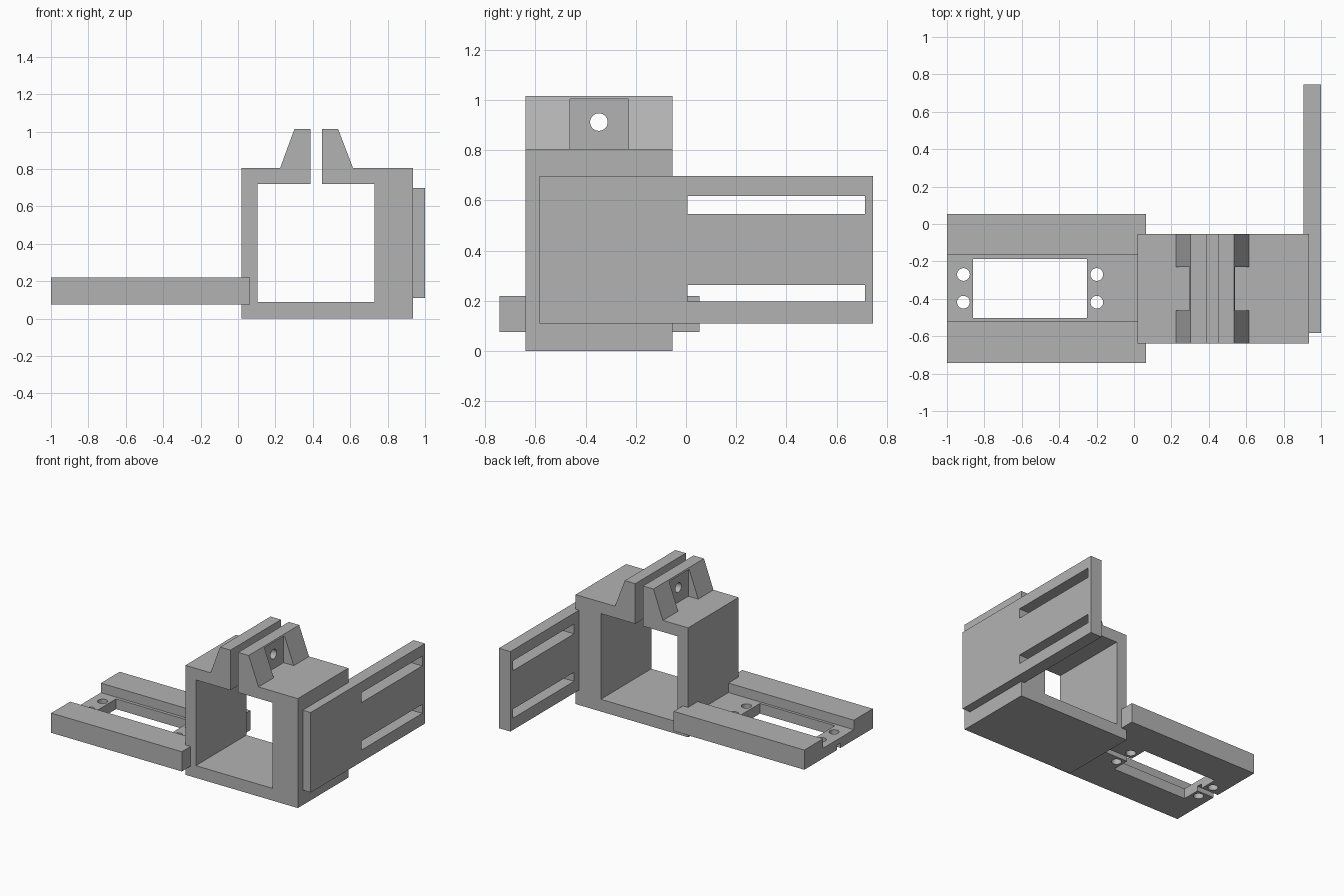
import bpy, bmesh, math
from mathutils import Vector

if "Cube" in bpy.data.objects:
    bpy.data.objects.remove(bpy.data.objects["Cube"])

grey = bpy.data.materials.new("plain grey")
grey.diffuse_color = (0.45, 0.45, 0.45, 1)
grey.use_nodes = True
grey.node_tree.nodes["Principled BSDF"].inputs["Base Color"].default_value = grey.diffuse_color


def prism(name, profile, axis, lo, hi):
    """Extrude a closed 2D profile along an axis (x: profile is y,z; y: profile is x,z)."""
    def place(p, t):
        return (t, p[0], p[1]) if axis == 'x' else (p[0], t, p[1])
    bm = bmesh.new()
    face = bm.faces.new([bm.verts.new(place(p, lo)) for p in profile])
    ext = bmesh.ops.extrude_face_region(bm, geom=[face])
    step = Vector(place((0, 0), hi - lo))
    bmesh.ops.translate(bm, vec=step, verts=[v for v in ext['geom'] if isinstance(v, bmesh.types.BMVert)])
    bmesh.ops.recalc_face_normals(bm, faces=bm.faces)
    return finish(name, bm)


def finish(name, bm):
    mesh = bpy.data.meshes.new(name)
    bm.to_mesh(mesh)
    bm.free()
    mesh.materials.append(grey)
    ob = bpy.data.objects.new(name, mesh)
    bpy.context.collection.objects.link(ob)
    return ob


def box(name, x, y, z):
    return prism(name, [(x[0], z[0]), (x[1], z[0]), (x[1], z[1]), (x[0], z[1])], 'y', *y)


def rod(name, centre, radius, length, axis):
    bm = bmesh.new()
    bmesh.ops.create_cone(bm, cap_ends=True, segments=32, radius1=radius, radius2=radius, depth=length)
    ob = finish(name, bm)
    if axis == 'x':
        ob.rotation_euler.y = math.pi / 2
    ob.location = centre
    return ob


def cut(target, cutters):
    """Subtract the cutters, bake the result and remove the cutters."""
    for c in cutters:
        c.hide_render = True
        m = target.modifiers.new("cut", 'BOOLEAN')
        m.operation, m.solver, m.object = 'DIFFERENCE', 'EXACT', c
    bpy.context.view_layer.update()
    deps = bpy.context.evaluated_depsgraph_get()
    baked = bpy.data.meshes.new_from_object(target.evaluated_get(deps))
    target.modifiers.clear()
    target.data = baked
    for c in cutters:
        bpy.data.objects.remove(c)


# Square clamp frame, split at the top, with two sloped lugs
frame = prism("clamp_frame", [
    (0.02, 0), (0.935, 0), (0.935, 0.805), (0.615, 0.805), (0.535, 1.015), (0.45, 1.015),
    (0.45, 0.72), (0.73, 0.72), (0.73, 0.09), (0.105, 0.09), (0.105, 0.72), (0.387, 0.72),
    (0.387, 1.015), (0.302, 1.015), (0.225, 0.805), (0.02, 0.805)], 'y', -0.64, -0.053)
# Bolt pockets in the slopes and the bolt hole through both lugs
cut(frame, [
    box("pocket_left", (0.15, 0.305), (-0.463, -0.23), (0.805, 1.004)),
    box("pocket_right", (0.532, 0.69), (-0.463, -0.23), (0.805, 1.004)),
    rod("bolt_hole", (0.42, -0.347, 0.912), 0.035, 0.5, 'x')])

# Upright side plate with two long slots
plate = box("slotted_side_plate", (0.907, 1.0), (-0.583, 0.745), (0.11, 0.698))
cut(plate, [box("slot", (0.8, 1.1), (0.005, 0.713), z) for z in ((0.197, 0.263), (0.546, 0.618))])

# Flat tray: raised rails either side of a channel, thin groove underneath
tray = prism("channel_tray", [
    (-0.742, 0.075), (-0.368, 0.075), (-0.368, 0.11), (-0.324, 0.11), (-0.324, 0.075), (0.053, 0.075),
    (0.053, 0.22), (-0.165, 0.22), (-0.165, 0.15), (-0.522, 0.15), (-0.522, 0.22), (-0.742, 0.22)],
    'x', -1.0, 0.063)
# Window and four screw holes in the tray floor
cut(tray, [box("window", (-0.86, -0.25), (-0.502, -0.188), (0, 0.3))] + [
    rod("screw_hole", (x, y, 0.12), 0.034, 0.3, 'z') for x in (-0.912, -0.199) for y in (-0.27, -0.418)])
